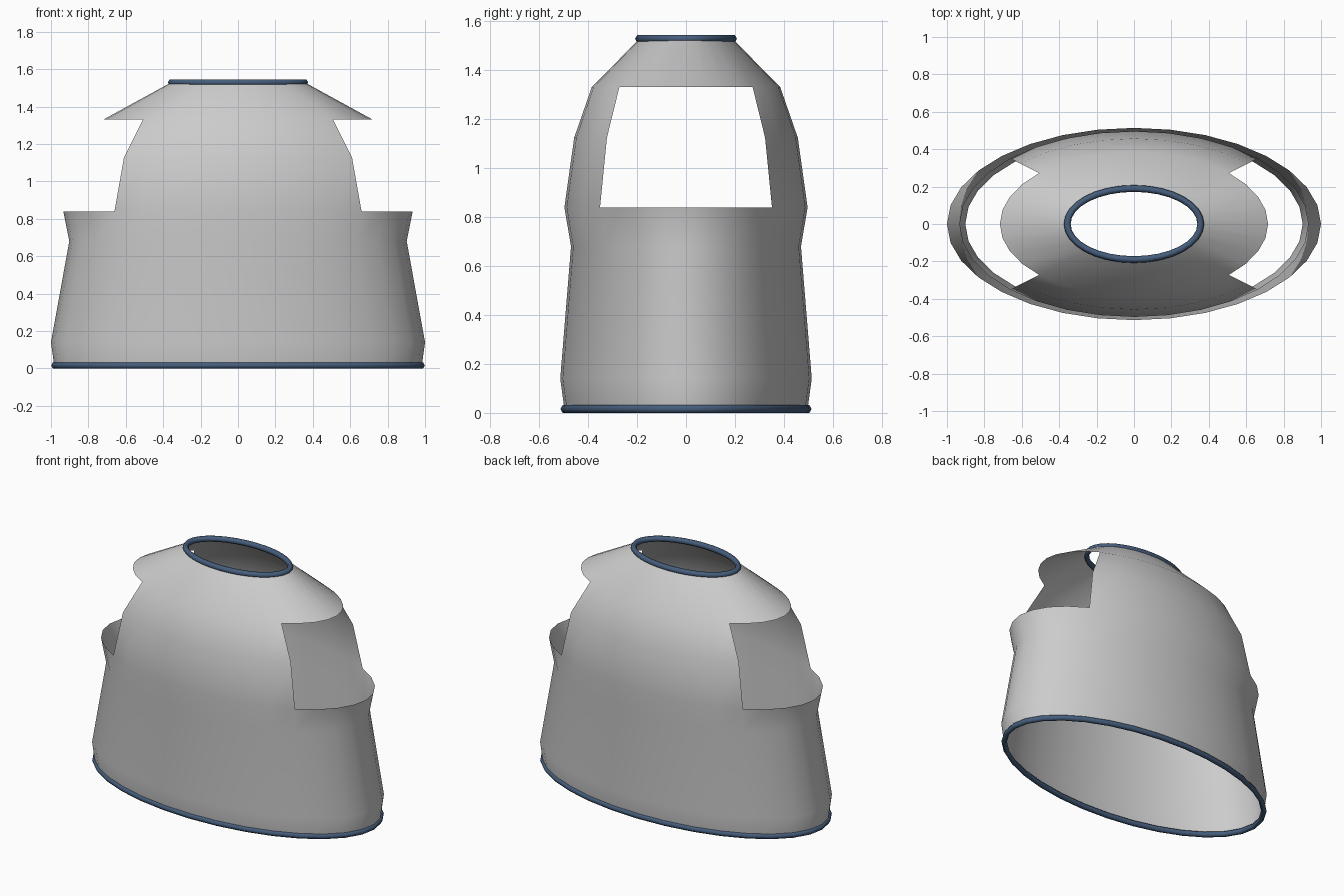
import bpy, bmesh, math

if "Cube" in bpy.data.objects:
    bpy.data.objects.remove(bpy.data.objects["Cube"])

SEG = 32


def material(name, rgb):
    m = bpy.data.materials.new(name)
    m.diffuse_color = (*rgb, 1)
    m.use_nodes = True
    m.node_tree.nodes["Principled BSDF"].inputs["Base Color"].default_value = m.diffuse_color
    return m


cloth = material("light grey", (0.6, 0.6, 0.6))
trim = material("navy blue", (0.06, 0.11, 0.2))


def loft(name, rings, mat, closed=False, skip=lambda i, j: False):
    """Join elliptical rings (rx, ry, z) into a skin; skip leaves faces out."""
    bm = bmesh.new()
    grid = []
    for rx, ry, z in rings:
        angles = [2 * math.pi * j / SEG for j in range(SEG)]
        grid.append([bm.verts.new((rx * math.cos(a), ry * math.sin(a), z)) for a in angles])
    n = len(rings)
    for i in range(n if closed else n - 1):
        lo, hi = grid[i], grid[(i + 1) % n]
        for j in range(SEG):
            if not skip(i, j):
                k = (j + 1) % SEG
                bm.faces.new((lo[j], lo[k], hi[k], hi[j]))
    mesh = bpy.data.meshes.new(name)
    bm.to_mesh(mesh)
    bm.free()
    mesh.materials.append(mat)
    obj = bpy.data.objects.new(name, mesh)
    bpy.context.collection.objects.link(obj)
    for p in mesh.polygons:
        p.use_smooth = True
    return obj


# Garment body, open at hem and neck
body = [
    (0.983, 0.497, 0.016),
    (1.0, 0.514, 0.14),
    (0.902, 0.470, 0.68),
    (0.934, 0.497, 0.84),
    (0.863, 0.457, 1.125),
    (0.717, 0.385, 1.332),
    (0.357, 0.190, 1.529),
]


def arm_opening(i, j):
    # Quarter-turn gap on each side between the chest and shoulder rings
    a = 2 * math.pi * (j + 0.5) / SEG
    return i in (3, 4) and abs(math.cos(a)) > math.sqrt(0.5)


loft("garment_body", body, cloth, skip=arm_opening)


# Hexagonal piping around hem and neck
def piping(name, rx, ry, z, r=0.0182):
    section = [math.pi * k / 3 for k in range(6)]
    rings = [(rx + r * math.cos(t), ry + r * math.cos(t), z + r * math.sin(t)) for t in section]
    loft(name, rings, trim, closed=True)


piping("hem_piping", 0.981, 0.495, 0.016)
piping("neck_piping", 0.357, 0.190, 1.529)
